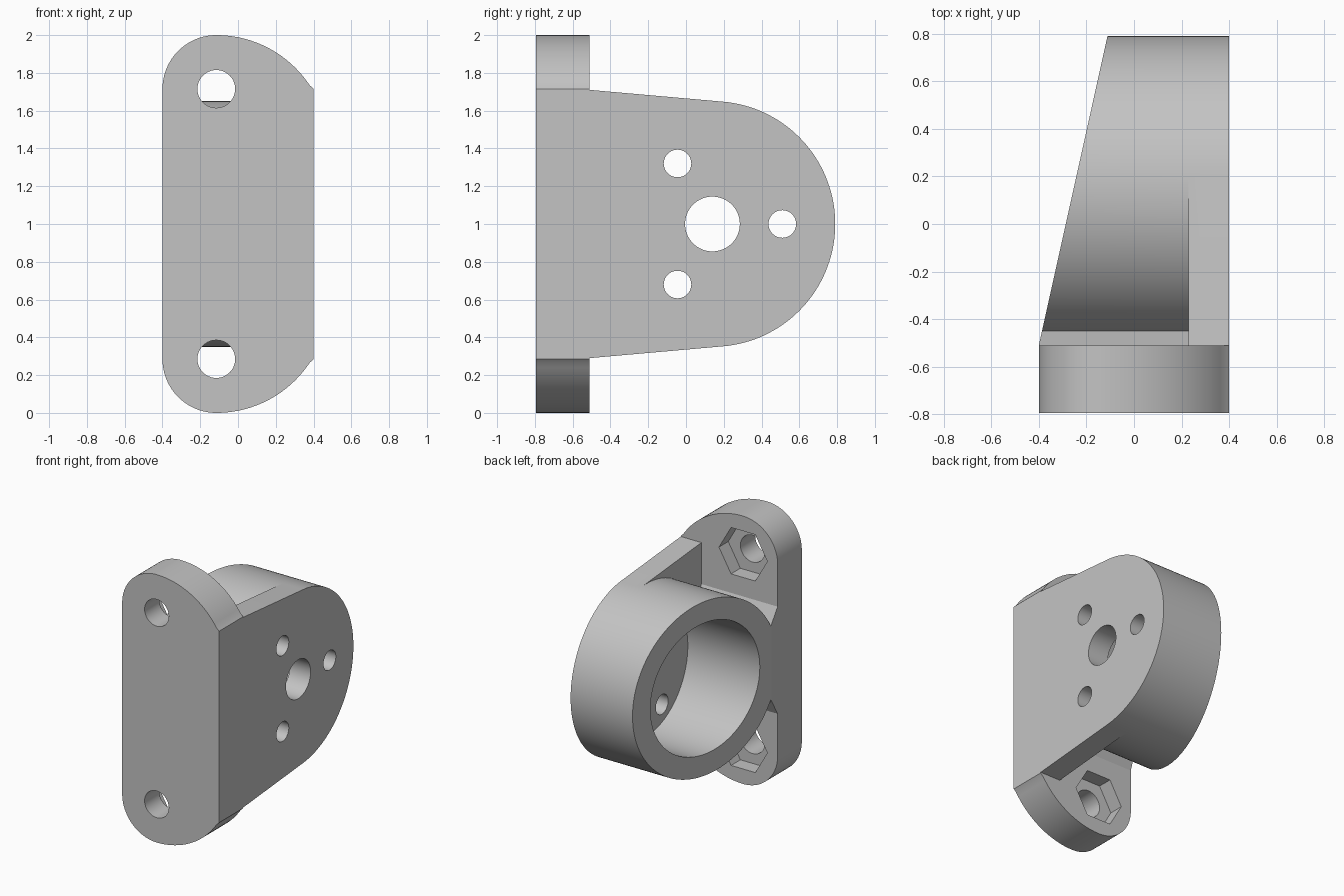
import bpy, bmesh
from math import sin, cos, radians, hypot, atan2
from mathutils import Vector

cube = bpy.data.objects.get("Cube")
if cube:
    bpy.data.objects.remove(cube, do_unlink=True)

grey = bpy.data.materials.new("light_grey")
grey.use_nodes = True
grey.diffuse_color = (0.55, 0.55, 0.55, 1)
grey.node_tree.nodes["Principled BSDF"].inputs["Base Color"].default_value = grey.diffuse_color

AXIS_Y, AXIS_Z = 0.14, 1.0      # motor axis, running along x
RADIUS, FLOOR_X, BACK_Y = 0.65, 0.23, -0.51
HOLE_X, HOLE_Z = -0.115, 0.715  # screw holes, height measured from the middle


def arc(cx, cy, r, start, end, steps):
    angles = [radians(start + (end - start) * i / steps) for i in range(steps + 1)]
    return [(cx + r * cos(a), cy + r * sin(a)) for a in angles]


def circle(cx, cy, r, sides):
    return arc(cx, cy, r, 0, 360, sides)[:-1]


def prism(name, outline, axis, near, far):
    """Extrude an outline in (y, z) along x, or in (x, z) along y."""
    bm = bmesh.new()

    def place(t, p):
        return (t, p[0], p[1]) if axis == "x" else (p[0], t, p[1])

    a = [bm.verts.new(place(near, p)) for p in outline]
    b = [bm.verts.new(place(far, p)) for p in outline]
    bm.faces.new(a)
    bm.faces.new(b[::-1])
    for i in range(len(a)):
        j = (i + 1) % len(a)
        bm.faces.new((a[j], a[i], b[i], b[j]))
    bmesh.ops.recalc_face_normals(bm, faces=bm.faces)
    mesh = bpy.data.meshes.new(name)
    bm.to_mesh(mesh)
    bm.free()
    mesh.materials.append(grey)
    ob = bpy.data.objects.new(name, mesh)
    bpy.context.collection.objects.link(ob)
    return ob


def combine(target, other, operation):
    mod = target.modifiers.new(operation, "BOOLEAN")
    mod.operation, mod.solver, mod.object = operation, "EXACT", other
    bpy.context.view_layer.objects.active = target
    bpy.ops.object.modifier_apply(modifier=mod.name)
    bpy.data.objects.remove(other, do_unlink=True)


# Mounting plate: tight round on one side, wide sweep on the other
sweep = 0.593
end = 90 - 59.3
upper = arc(HOLE_X, 2 - sweep, sweep, end, 90, 20)
upper[0] = (0.4, 1.715)
upper += arc(HOLE_X, 1.715, 0.285, 90, 180, 24)[1:]
lower = [(x, 2 - z) for x, z in reversed(upper)]
bracket = prism("motor_bracket", upper + lower, "y", -0.795, BACK_Y)

# Side wall, tapering to the round end
wall = [(-0.6, 0.29), (BACK_Y, 0.29)] + arc(AXIS_Y, AXIS_Z, RADIUS, -85, 85, 68)
wall += [(BACK_Y, 1.71), (-0.6, 1.71)]
combine(bracket, prism("side_wall", wall, "x", FLOOR_X, 0.4), "UNION")

# Motor housing with a flared neck on the plate and a slanted open end
housing = arc(AXIS_Y, AXIS_Z, RADIUS, -155, 155, 124)
housing += [(BACK_Y, 1.4), (BACK_Y, 0.6)]
ring = prism("motor_housing", housing, "x", -0.4, 0.3)
for v in ring.data.vertices:
    if v.co.x < 0:
        v.co.x = -0.4 + (v.co.y - BACK_Y) * 0.222
combine(bracket, ring, "UNION")

# Motor bore, shaft hole and three fixing holes
cuts = [prism("bore", circle(AXIS_Y, AXIS_Z, 0.49, 128), "x", -1, FLOOR_X),
        prism("shaft_hole", circle(AXIS_Y, AXIS_Z, 0.145, 64), "x", 0, 1)]
for y, z in circle(AXIS_Y, AXIS_Z, 0.37, 3):
    cuts.append(prism("fixing_hole", circle(y, z, 0.073, 40), "x", 0, 1))

# Screw holes with hexagonal nut pockets behind
for side in (-1, 1):
    z = 1 + side * HOLE_Z
    cuts.append(prism("screw_hole", circle(HOLE_X, z, 0.1, 48), "y", -1, -0.45))
    cuts.append(prism("nut_pocket", circle(HOLE_X, z, 0.2, 6), "y", BACK_Y - 0.11, -0.47))
for cutter in cuts:
    combine(bracket, cutter, "DIFFERENCE")

bpy.ops.object.select_all(action="DESELECT")
bracket.select_set(True)
bpy.context.view_layer.objects.active = bracket
bpy.ops.object.shade_smooth_by_angle(angle=radians(25))
